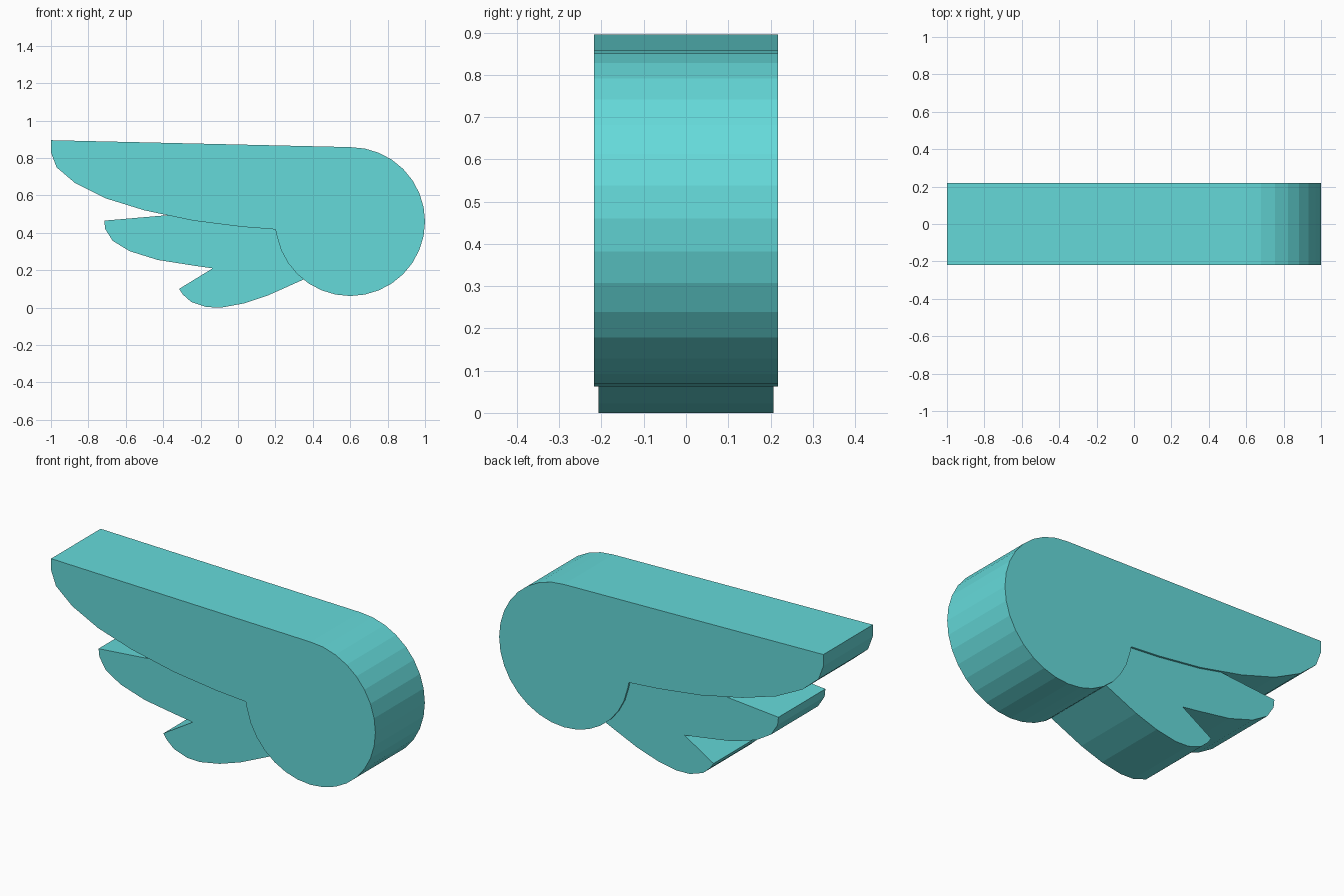
import bpy, bmesh, math

if "Cube" in bpy.data.objects:
    bpy.data.objects.remove(bpy.data.objects["Cube"])

teal = bpy.data.materials.new("teal")
teal.diffuse_color = (0.13, 0.70, 0.70, 1)
teal.use_nodes = True
teal.node_tree.nodes["Principled BSDF"].inputs["Base Color"].default_value = teal.diffuse_color


def slab(name, outline, half_depth):
    """Extrude an x-z outline symmetrically along y."""
    bm = bmesh.new()
    face = bm.faces.new([bm.verts.new((x, -half_depth, z)) for x, z in outline])
    ext = bmesh.ops.extrude_face_region(bm, geom=[face], use_keep_orig=True)
    moved = [v for v in ext["geom"] if isinstance(v, bmesh.types.BMVert)]
    bmesh.ops.translate(bm, verts=moved, vec=(0, 2 * half_depth, 0))
    bmesh.ops.recalc_face_normals(bm, faces=bm.faces)
    mesh = bpy.data.meshes.new(name)
    bm.to_mesh(mesh)
    bm.free()
    mesh.materials.append(teal)
    obj = bpy.data.objects.new(name, mesh)
    bpy.context.collection.objects.link(obj)
    return obj


# Upper feather: swept underside running into a round 32-sided shoulder
tip = [(-1, 0.895), (-1, 0.83), (-0.97, 0.75), (-0.87, 0.665), (-0.71, 0.585),
       (-0.5, 0.52), (-0.24, 0.465), (0.02, 0.432), (0.2, 0.418)]
shoulder = []
for i in range(17, 41):
    a = 2 * math.pi * i / 32
    shoulder.append((0.6 + 0.4 * math.cos(a), 0.46 + 0.398 * math.sin(a)))
slab("upper_feather", tip + shoulder, 0.218)

# Middle and lower feathers: one slightly thinner piece tucked into the shoulder
lower = [(-0.715, 0.465), (-0.71, 0.42), (-0.67, 0.357), (-0.58, 0.302),
         (-0.43, 0.255), (-0.24, 0.225), (-0.135, 0.21), (-0.315, 0.10),
         (-0.295, 0.07), (-0.25, 0.03), (-0.17, 0.003), (-0.09, 0.0),
         (0.03, 0.022), (0.16, 0.065), (0.35, 0.15), (0.6, 0.3),
         (0.6, 0.55), (0.2, 0.542), (-0.39, 0.493)]
slab("lower_feathers", lower, 0.207)
